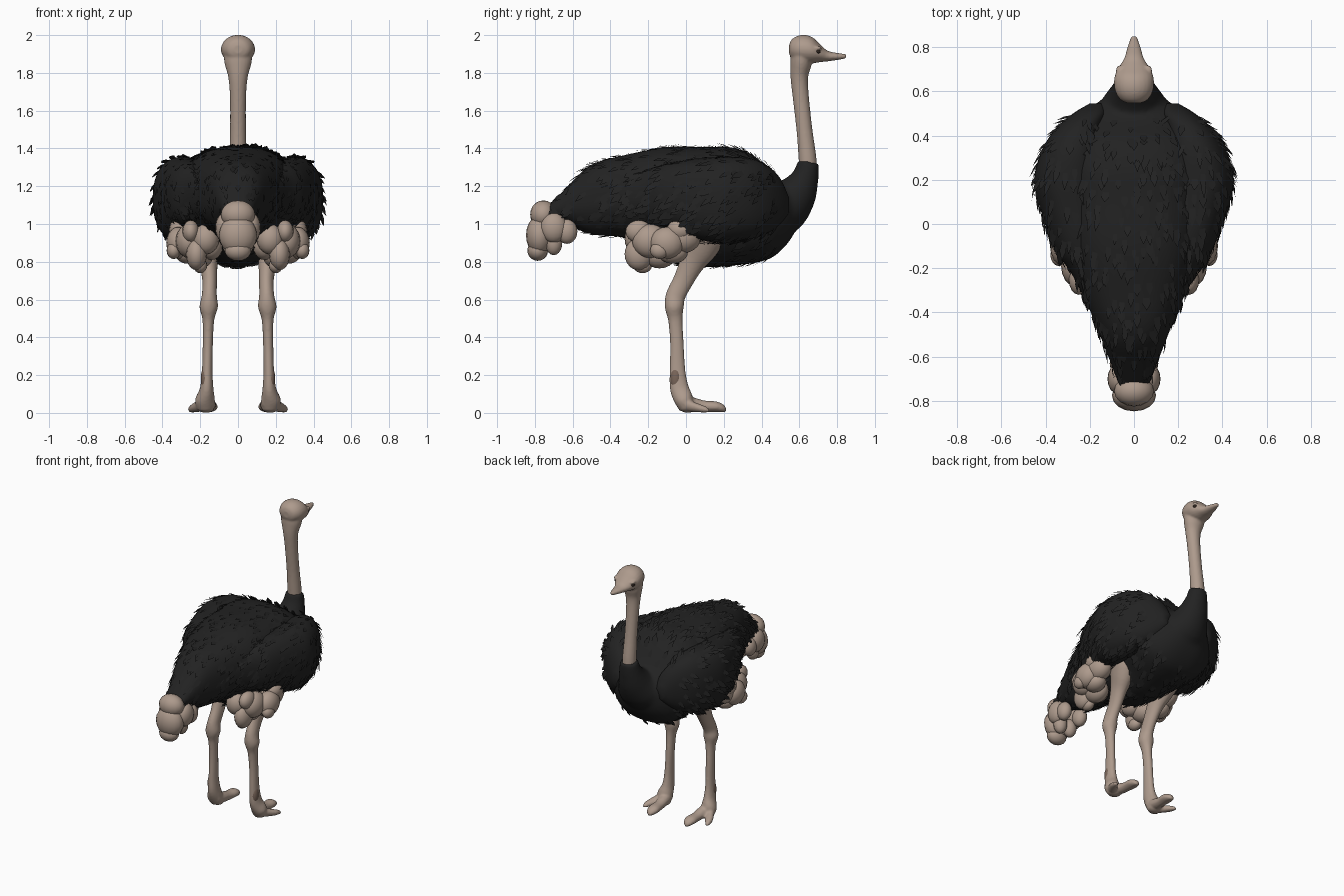
import bpy, bmesh, math, random
from mathutils import Vector
random.seed(4)


def mat(name, col):
    m = bpy.data.materials.new(name)
    m.diffuse_color = (*col, 1)
    return m


BLACK = mat("black plumage", (0.016, 0.016, 0.016))
SKIN = mat("pale skin", (0.42, 0.325, 0.265))
PATCH = mat("brown leg patch", (0.19, 0.13, 0.10))
EYE = mat("dark eye", (0.03, 0.02, 0.015))


def finish(name, bm, m, smooth=True):
    bmesh.ops.recalc_face_normals(bm, faces=bm.faces)
    me = bpy.data.meshes.new(name)
    bm.to_mesh(me)
    bm.free()
    me.materials.append(m)
    ob = bpy.data.objects.new(name, me)
    bpy.context.collection.objects.link(ob)
    for p in me.polygons:
        p.use_smooth = smooth
    return ob


def fuse(name, obs, voxel, smooth):
    """Join parts and melt them into one organic skin."""
    bpy.ops.object.select_all(action='DESELECT')
    for o in obs:
        o.select_set(True)
    bpy.context.view_layer.objects.active = ob = obs[0]
    if len(obs) > 1:
        bpy.ops.object.join()
    ob.name = name
    r = ob.modifiers.new("melt", 'REMESH')
    r.mode, r.voxel_size, r.use_smooth_shade = 'VOXEL', voxel, True
    s = ob.modifiers.new("relax", 'SMOOTH')
    s.factor, s.iterations = 0.5, smooth
    for mod in ("melt", "relax"):
        bpy.ops.object.modifier_apply(modifier=mod)
    return ob


def spline(rows, steps):
    """Catmull-Rom interpolation of rows of numbers."""
    out = []
    for i in range(len(rows) - 1):
        a, b, c, d = (rows[max(0, min(len(rows) - 1, i + k))] for k in (-1, 0, 1, 2))
        for s in range(steps):
            t = s / steps
            out.append([0.5 * (2 * q + (r - p) * t + (2 * p - 5 * q + 4 * r - w) * t * t
                               + (3 * q - p - 3 * r + w) * t ** 3)
                        for p, q, r, w in zip(a, b, c, d)])
    return out + [list(rows[-1])]


def loft(name, rows, m, side=1, power=2.0, fixed=None, n=24, steps=4):
    """Skin elliptical rings (x, y, z, half width, half depth) along a path."""
    pts = spline(rows, steps)
    bm = bmesh.new()
    rings = []
    for i, (x, y, z, rx, rn) in enumerate(pts):
        a, b = pts[max(0, i - 1)], pts[min(len(pts) - 1, i + 1)]
        t = Vector(fixed or (0, b[1] - a[1], b[2] - a[2])).normalized()
        nor = t.cross(Vector((1, 0, 0)))
        ring = []
        for k in range(n):
            u = 2 * math.pi * k / n
            c, s = math.cos(u), math.sin(u)
            cx = math.copysign(abs(c) ** (2 / power), c) * rx
            p = Vector((x + cx, y, z)) + nor * math.copysign(abs(s) ** (2 / power), s) * rn
            ring.append(bm.verts.new((p.x * side, p.y, p.z)))
        rings.append(ring)
    for r, q in zip(rings, rings[1:]):
        for k in range(n):
            bm.faces.new((r[k], r[(k + 1) % n], q[(k + 1) % n], q[k]))
    bm.faces.new(rings[0])
    bm.faces.new(rings[-1])
    return finish(name, bm, m)


def blobs(name, rows, m, side=1):
    """Cluster of ellipsoids (centre, radii)."""
    bm = bmesh.new()
    for x, y, z, rx, ry, rz in rows:
        new = bmesh.ops.create_uvsphere(bm, u_segments=16, v_segments=10, radius=1)["verts"]
        for v in new:
            v.co = Vector((side * (x + v.co.x * rx), y + v.co.y * ry, z + v.co.z * rz))
    return finish(name, bm, m)


def tufts(name, ob, count, length=0.09):
    """Scatter pointed feather blades over a surface, flowing to the rear."""
    bm = bmesh.new()
    polys = list(ob.data.polygons)
    for p in random.choices(polys, weights=[q.area for q in polys], k=count):
        nor, c = p.normal, p.center
        d = Vector((0, -1, -0.2 - 0.6 * abs(nor.x)))
        d = d - nor * d.dot(nor)
        if d.length < 0.3 or c.y > 0.5:
            continue
        d.normalize()
        w = nor.cross(d) * random.uniform(0.010, 0.018)
        L = length * random.uniform(0.6, 1.1)
        lift = nor * random.uniform(0.002, 0.014)
        base, mid = c - nor * 0.004, c + d * L * 0.6 + lift * 0.7
        bm.faces.new([bm.verts.new(v) for v in
                      (base - w * 0.7, mid - w, c + d * L + lift, mid + w, base + w * 0.7)])
    return finish(name, bm, BLACK, False)


# torso: rings along y, narrowing to a keel underneath
torso = loft("torso", [
    (0, -.73, 1.06, .07, .035), (0, -.63, 1.10, .105, .095), (0, -.5, 1.13, .155, .185),
    (0, -.3, 1.145, .235, .225), (0, -.1, 1.105, .30, .303), (0, .1, 1.09, .325, .318),
    (0, .25, 1.092, .335, .312), (0, .37, 1.075, .315, .28), (0, .46, 1.04, .265, .215),
    (0, .54, 1.04, .18, .14), (0, .60, 1.06, .08, .06)],
    BLACK, power=2.5, fixed=(0, 1, 0), n=40, steps=5)
for v in torso.data.vertices:
    low = max(0, 1.08 - v.co.z) / 0.3
    v.co.x *= 1 - 0.38 * low * (1 if v.co.y < 0.2 else max(0.3, 1 - (v.co.y - 0.2) * 3))

# black feathered neck base, melted into the chest
neck_base = loft("neck_base", [
    (0, .36, 1.02, .18, .12), (0, .50, 1.075, .17, .14), (0, .585, 1.16, .112, .110),
    (0, .632, 1.25, .078, .072), (0, .648, 1.33, .060, .056)], BLACK)
torso = fuse("feathered_torso", [torso, neck_base], 0.014, 5)
tufts("torso_feathers", torso, 900)

# bare neck and head
neck = loft("neck", [(0, .648, 1.27, .047, .047), (0, .642, 1.36, .046, .047),
                     (0, .627, 1.5, .042, .042), (0, .607, 1.68, .043, .043),
                     (0, .600, 1.78, .052, .047), (0, .608, 1.85, .071, .057),
                     (0, .615, 1.92, .078, .06)], SKIN)
skull = loft("head", [
    (0, .546, 1.925, .025, .022), (0, .558, 1.925, .057, .05), (0, .59, 1.926, .081, .070),
    (0, .63, 1.925, .090, .076), (0, .67, 1.919, .087, .069), (0, .71, 1.904, .068, .047),
    (0, .75, 1.889, .044, .028), (0, .80, 1.887, .030, .019),
    (0, .848, 1.888, .013, .011)], SKIN, fixed=(0, 1, 0))
brows = [blobs("brow", [(.066, .69, 1.932, .018, .03, .010)], SKIN, s) for s in (1, -1)]
fuse("head_and_neck", [neck, skull] + brows, 0.007, 3)

# tail plume cluster
blobs("tail_plumes", [
    (0, -.755, 1.05, .09, .07, .075), (0, -.775, .94, .10, .072, .105),
    (0, -.785, .86, .07, .055, .055), (.07, -.70, .98, .05, .07, .08),
    (-.07, -.70, .98, .05, .07, .08), (.065, -.63, .96, .045, .055, .065),
    (-.065, -.63, .96, .045, .055, .065), (.04, -.70, .90, .045, .045, .065),
    (-.04, -.70, .90, .045, .045, .065)], SKIN)

for s, tag in ((1, "right"), (-1, "left")):
    # folded wing
    wing = loft("wing_" + tag, [
        (.17, .545, 1.10, .03, .04), (.20, .50, 1.12, .075, .12), (.25, .43, 1.13, .105, .18),
        (.28, .33, 1.135, .138, .215), (.295, .2, 1.13, .157, .225), (.28, .08, 1.13, .147, .215),
        (.25, -.05, 1.15, .132, .18), (.225, -.14, 1.15, .118, .16), (.19, -.22, 1.15, .095, .135),
        (.15, -.36, 1.15, .06, .10), (.12, -.46, 1.15, .03, .05)],
        BLACK, side=s, fixed=(0, 1, 0), n=32, power=2.3)
    tufts("wing_feathers_" + tag, wing, 450, 0.10)

    # pale plumes hanging below the wing
    blobs("flank_plumes_" + tag, [
        (.28, -.02, .93, .075, .10, .085), (.315, -.10, .90, .065, .09, .085),
        (.26, -.19, .91, .07, .095, .09), (.22, -.25, .84, .055, .075, .085),
        (.20, -.14, .84, .07, .09, .075), (.27, -.07, .85, .065, .08, .06),
        (.17, -.26, .92, .07, .065, .08), (.31, -.03, .97, .055, .07, .06),
        (.25, -.25, .96, .045, .07, .06), (.34, -.14, .86, .038, .05, .045),
        (.20, -.23, .78, .037, .05, .04), (.14, -.19, .88, .06, .08, .07)], SKIN, s)

    # leg from hip to ankle
    leg = loft("leg", [
        (.19, .115, 1.03, .085, .10), (.185, .105, .95, .085, .108), (.17, .075, .87, .070, .090),
        (.157, .03, .79, .049, .066),
        (.15, -.015, .70, .039, .054), (.152, -.055, .62, .040, .052),
        (.155, -.062, .56, .049, .050), (.157, -.056, .49, .031, .038),
        (.16, -.048, .36, .027, .036), (.163, -.045, .22, .028, .042),
        (.166, -.035, .13, .036, .050), (.175, -.012, .07, .052, .050),
        (.172, .005, .02, .045, .038)], SKIN, side=s)

    # two toes and the heel pad
    main = loft("main_toe", [
        (.160, -.03, .06, .037, .038), (.155, .04, .045, .038, .037), (.150, .10, .035, .036, .030),
        (.147, .16, .033, .040, .028), (.147, .195, .025, .028, .021), (.147, .213, .016, .010, .011)],
        SKIN, side=s, fixed=(0, 1, 0), n=16)
    outer = loft("outer_toe", [
        (.18, -.02, .05, .036, .036), (.205, .025, .036, .034, .030), (.228, .065, .026, .031, .023),
        (.243, .10, .019, .022, .017), (.250, .122, .012, .010, .010)],
        SKIN, side=s, fixed=(0, 1, 0), n=16)
    pad = blobs("heel_pad", [(.170, .01, .03, .048, .045, .03)], SKIN, s)
    fuse("leg_" + tag, [leg, main, outer, pad], 0.008, 2)

    # brown patch on the shank, and the eye
    blobs("shank_patch_" + tag, [(.175, -.053, .18, .022, .030, .064)], PATCH, s)
    blobs("eye_" + tag, [(.066, .698, 1.914, .013, .015, .012)], EYE, s)
